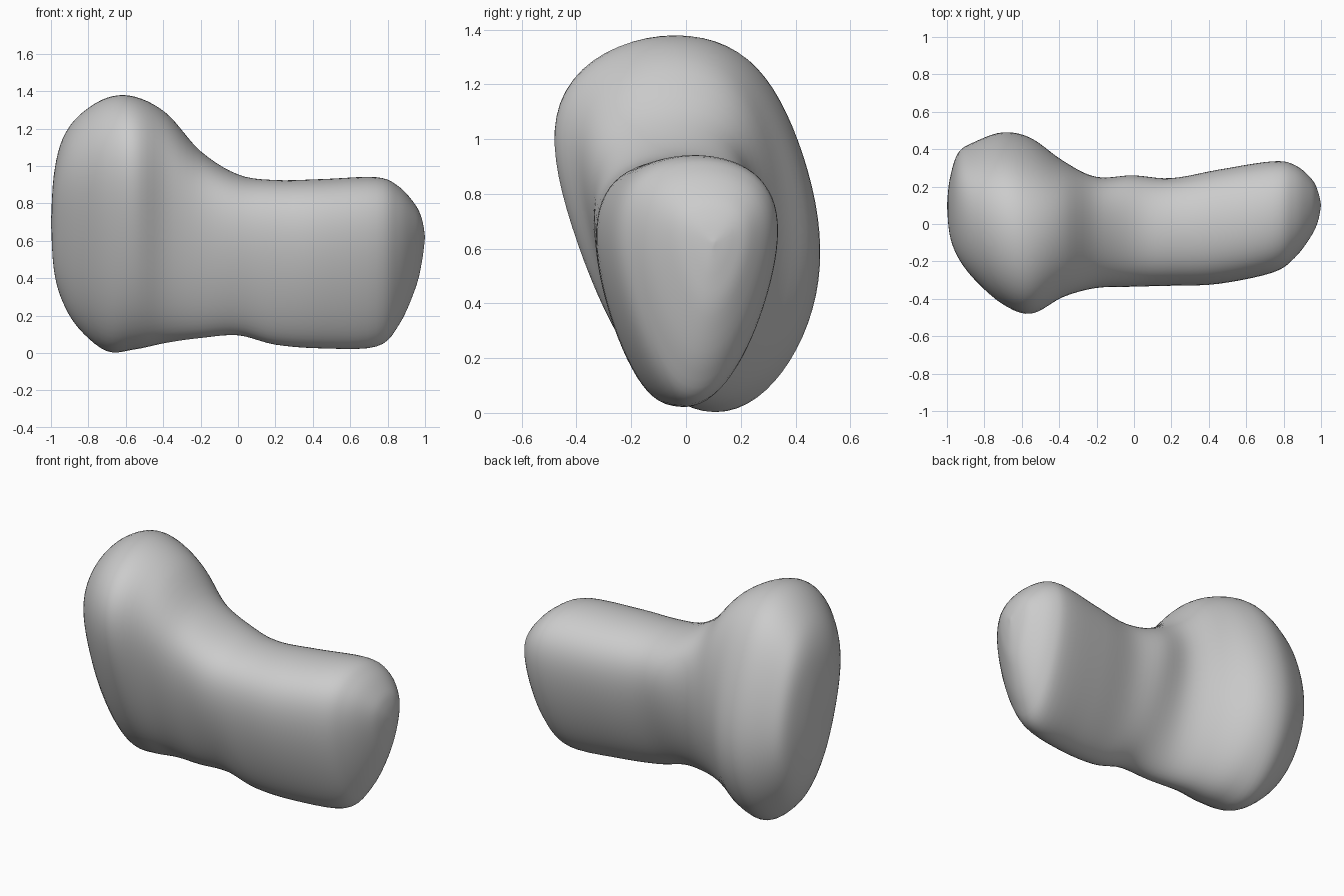
import bpy
import bmesh
from mathutils import Vector

default_cube = bpy.data.objects.get("Cube")
if default_cube:
    bpy.data.objects.remove(default_cube, do_unlink=True)

RING_STEPS = 5
LENGTH_STEPS = 5
ROUNDING_PASSES = 22

# Cross-sections (y, z), both running from the lowest point towards the back
HEAD_SECTION = [(.13, 0), (.31, .13), (.43, .35), (.49, .6), (.42, .9), (.32, 1.15), (.2, 1.33),
                (-.03, 1.38), (-.29, 1.33), (-.5, 1.14), (-.45, .87), (-.35, .56), (-.23, .27), (-.07, .06)]
BODY_SECTION = [(-.02, .03), (.1, .08), (.2, .24), (.28, .43), (.33, .65), (.31, .79), (.22, .9),
                (.04, .945), (-.15, .92), (-.28, .85), (-.33, .7), (-.3, .48), (-.21, .23), (-.11, .07)]

# Extents along the length: x, front y, back y, bottom z, top z
STATIONS = [
    (-1, .1, .1, .7, .7),
    (-.985, -.06, .24, .45, .95),
    (-.94, -.18, .38, .28, 1.14),
    (-.85, -.3, .44, .13, 1.27),
    (-.7, -.43, .49, .01, 1.365),
    (-.55, -.48, .46, .02, 1.37),
    (-.38, -.395, .35, .055, 1.28),
    (-.2, -.345, .26, .08, 1.08),
    (0, -.335, .26, .095, .955),
    (.2, -.33, .245, .045, .925),
    (.45, -.32, .29, .025, .93),
    (.74, -.26, .335, .035, .94),
    (.86, -.18, .315, .15, .89),
    (.95, -.06, .24, .35, .79),
    (.985, .02, .17, .5, .71),
    (1, .1, .1, .62, .62),
]


def smooth_path(points, steps, closed):
    """Return a dense smooth curve that passes through every point."""
    count = len(points)

    def pick(index):
        return Vector(points[index % count if closed else max(0, min(count - 1, index))])

    result = []
    for i in range(count if closed else count - 1):
        before, start, end, after = (pick(i + k) for k in (-1, 0, 1, 2))
        leave, arrive = (end - before) / 2, (after - start) / 2
        for step in range(steps):
            t = step / steps
            blend = t * t * (3 - 2 * t)
            result.append(start.lerp(end, blend)
                          + leave * (t * (1 - t) ** 2)
                          - arrive * (t * t * (1 - t)))
    if not closed:
        result.append(pick(count - 1))
    return result


def unit_section(points):
    """Round off a cross-section and scale it to fill a unit square."""
    curve = smooth_path(points, RING_STEPS, True)
    for _ in range(ROUNDING_PASSES):
        curve = [(curve[i - 1] + curve[i] + curve[(i + 1) % len(curve)]) / 3 for i in range(len(curve))]
    low = [min(p[axis] for p in curve) for axis in range(2)]
    high = [max(p[axis] for p in curve) for axis in range(2)]
    return [Vector([(p[a] - low[a]) / (high[a] - low[a]) for a in range(2)]) for p in curve]


def make_material(name, colour):
    material = bpy.data.materials.new(name)
    material.use_nodes = True
    material.diffuse_color = colour
    material.node_tree.nodes["Principled BSDF"].inputs["Base Color"].default_value = colour
    return material


def build_blob(name, material):
    head, body = unit_section(HEAD_SECTION), unit_section(BODY_SECTION)
    stations = smooth_path(STATIONS, LENGTH_STEPS, False)
    bm = bmesh.new()

    # Rings blending from the tilted head section to the egg-shaped body section
    rings = []
    for x, front, back, bottom, top in stations[1:-1]:
        weight = max(0, min(1, (x + .6) / .6))
        weight = weight * weight * (3 - 2 * weight)
        ring = []
        for a, b in zip(head, body):
            p = a.lerp(b, weight)
            ring.append(bm.verts.new((x, front + p.x * (back - front), bottom + p.y * (top - bottom))))
        rings.append(ring)

    # Skin between neighbouring rings
    count = len(head)
    for near, far in zip(rings, rings[1:]):
        for i in range(count):
            j = (i + 1) % count
            bm.faces.new((near[i], near[j], far[j], far[i]))

    # Rounded tips
    for station, ring in ((stations[0], rings[0]), (stations[-1], rings[-1])):
        tip = bm.verts.new((station[0], station[1], station[3]))
        for i in range(count):
            bm.faces.new((ring[i], ring[(i + 1) % count], tip))

    bmesh.ops.recalc_face_normals(bm, faces=bm.faces[:])
    for face in bm.faces:
        face.smooth = True
    mesh = bpy.data.meshes.new(name)
    bm.to_mesh(mesh)
    bm.free()
    mesh.materials.append(material)
    blob = bpy.data.objects.new(name, mesh)
    bpy.context.collection.objects.link(blob)
    return blob


grey = make_material("plain grey", (.6, .6, .6, 1))
build_blob("rounded_body", grey)
